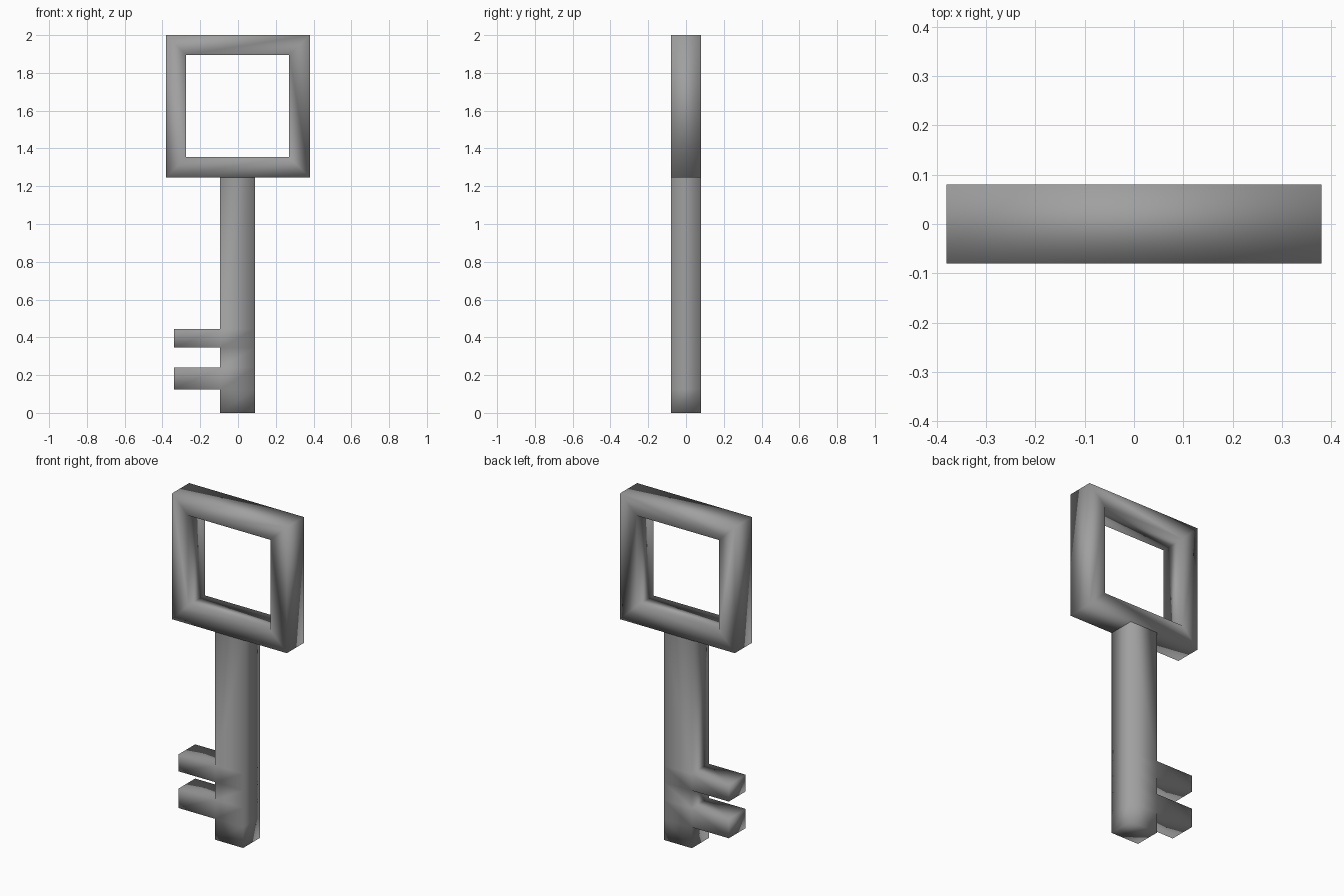
import bpy
import bmesh
from mathutils import Vector

cube = bpy.data.objects.get("Cube")
if cube:
    bpy.data.objects.remove(cube, do_unlink=True)

HALF_DEPTH = 0.08
BOW_BASE = 1.245

metal = bpy.data.materials.new("grey metal")
metal.use_nodes = True
grey = (0.35, 0.35, 0.35, 1)
metal.diffuse_color = grey
metal.node_tree.nodes["Principled BSDF"].inputs["Base Color"].default_value = grey


def rect(x0, x1, z0, z1):
    return [(x0, z0), (x1, z0), (x1, z1), (x0, z1)]


def smooth_slab(name, polygons, open_top=None):
    """Weld flat x/z polygons and extrude them front to back."""
    bm = bmesh.new()
    for poly in polygons:
        bm.faces.new([bm.verts.new((x, -HALF_DEPTH, z)) for x, z in poly])
    bmesh.ops.remove_doubles(bm, verts=bm.verts, dist=0.0001)
    # extruding with the originals kept gives a closed front and back
    back = bmesh.ops.extrude_face_region(bm, geom=bm.faces[:], use_keep_orig=True)
    moved = [g for g in back["geom"] if isinstance(g, bmesh.types.BMVert)]
    bmesh.ops.translate(bm, verts=moved, vec=Vector((0, 2 * HALF_DEPTH, 0)))
    bmesh.ops.recalc_face_normals(bm, faces=bm.faces)
    # leave the end open where it meets another part
    if open_top is not None:
        caps = [f for f in bm.faces
                if all(abs(v.co.z - open_top) < 0.0001 for v in f.verts)]
        bmesh.ops.delete(bm, geom=caps, context='FACES_ONLY')
    for f in bm.faces:
        f.smooth = True
    mesh = bpy.data.meshes.new(name)
    bm.to_mesh(mesh)
    bm.free()
    mesh.materials.append(metal)
    obj = bpy.data.objects.new(name, mesh)
    bpy.context.collection.objects.link(obj)
    return obj


# Square bow: four mitred bars around the opening
outer = rect(-0.38, 0.38, BOW_BASE, 2.0)
inner = rect(-0.275, 0.27, 1.355, 1.895)
bars = []
for i in range(4):
    j = (i + 1) % 4
    bars.append([outer[i], outer[j], inner[j], inner[i]])
smooth_slab("bow", bars)

# Shaft bands with the two teeth welded to its right side
LEFT, RIGHT, TIP = -0.095, 0.09, -0.34
levels = [0, 0.125, 0.24, 0.345, 0.445, BOW_BASE]
shaft = [rect(LEFT, RIGHT, a, b) for a, b in zip(levels, levels[1:])]
teeth = [rect(TIP, LEFT, levels[i], levels[i + 1]) for i in (1, 3)]
smooth_slab("shaft_and_teeth", shaft + teeth, open_top=BOW_BASE)
